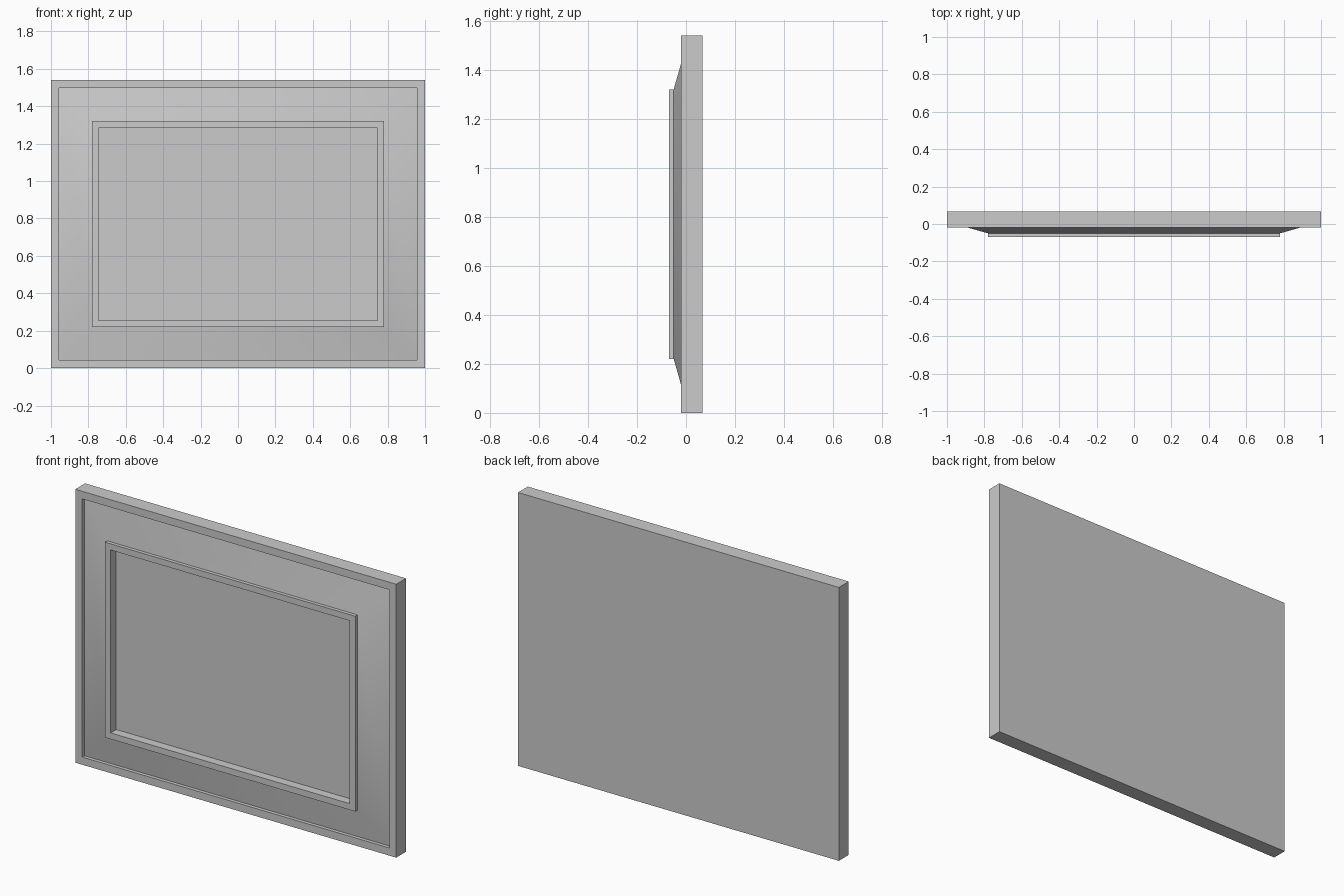
import bpy, bmesh, math

WIDTH, HEIGHT = 2.0, 1.54
BACK, RIM_FRONT, GROOVE = 0.067, -0.02, 0.0
LIP_BASE, LIP_FRONT, PANEL = -0.05, -0.07, -0.02

if "Cube" in bpy.data.objects:
    bpy.data.objects.remove(bpy.data.objects["Cube"], do_unlink=True)

grey = bpy.data.materials.new("plain grey")
grey.use_nodes = True
colour = (0.6, 0.6, 0.6, 1)
grey.diffuse_color = colour
grey.node_tree.nodes["Principled BSDF"].inputs["Base Color"].default_value = colour


def moulding(name, profile, cap_start=False, cap_end=False):
    """Sweep (inset, depth) points around the rectangle with mitred corners."""
    bm = bmesh.new()
    rings = []
    for inset, y in profile:
        x = WIDTH / 2 - inset
        low, high = inset, HEIGHT - inset
        rings.append([bm.verts.new(p) for p in
                      ((-x, y, low), (x, y, low), (x, y, high), (-x, y, high))])
    for a, b in zip(rings, rings[1:]):
        for i in range(4):
            j = (i + 1) % 4
            bm.faces.new((a[i], a[j], b[j], b[i]))
    if cap_start:
        bm.faces.new(rings[0][::-1])
    if cap_end:
        bm.faces.new(rings[-1])
    mesh = bpy.data.meshes.new(name)
    bm.to_mesh(mesh)
    bm.free()
    mesh.materials.append(grey)
    obj = bpy.data.objects.new(name, mesh)
    bpy.context.collection.objects.link(obj)
    bpy.ops.object.select_all(action="DESELECT")
    obj.select_set(True)
    bpy.context.view_layer.objects.active = obj
    bpy.ops.object.shade_smooth_by_angle(angle=math.radians(30))


# Closed back, outer sides, narrow front rim and the step down inside it
moulding("outer_rim", [(0, BACK), (0, RIM_FRONT), (0.043, RIM_FRONT),
                       (0.043, GROOVE)], cap_start=True)
# Sloped border rising towards the middle
moulding("sloped_border", [(0.043, GROOVE), (0.22, LIP_BASE)])
# Raised lip around the picture
moulding("inner_lip", [(0.22, LIP_BASE), (0.22, LIP_FRONT),
                       (0.255, LIP_FRONT), (0.255, PANEL)])
# Flat sunken panel
moulding("centre_panel", [(0.255, PANEL)], cap_end=True)
